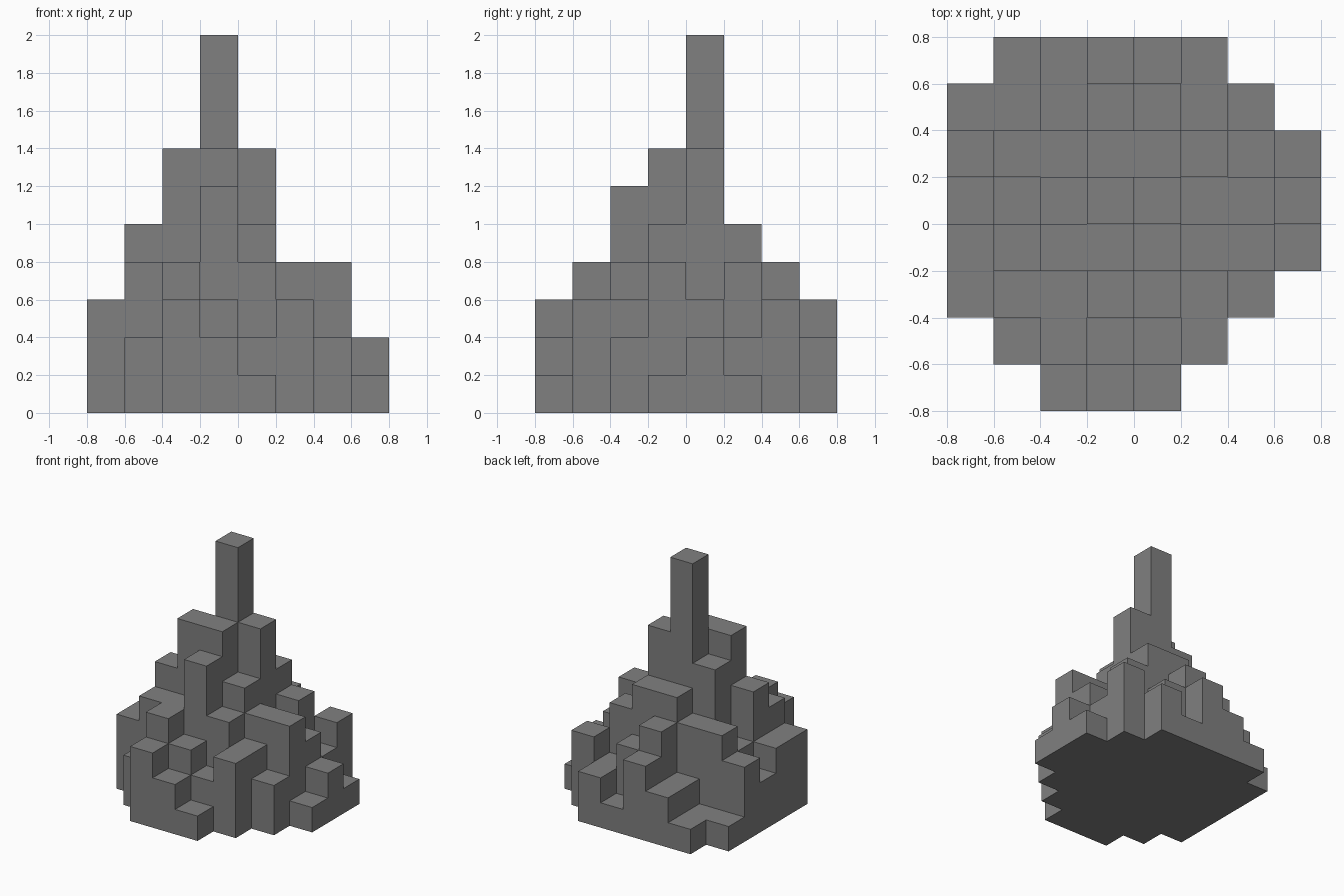
import bpy
import bmesh

cube = bpy.data.objects.get("Cube")
if cube:
    bpy.data.objects.remove(cube)

CELL = 0.2
# Column heights in cells, one string per row from front to back (hex digits)
ROWS = ["00321000",
        "02432300",
        "34464320",
        "35775441",
        "236A7332",
        "34455421",
        "11243230",
        "01231200"]
SIZE = len(ROWS)


def height(i, j):
    inside = 0 <= i < SIZE and 0 <= j < SIZE
    return int(ROWS[j][i], 16) if inside else 0


def add_face(bm, corners):
    half = SIZE / 2
    bm.faces.new([bm.verts.new(((x - half) * CELL, (y - half) * CELL, z * CELL))
                  for x, y, z in corners])


def add_column(bm, i, j):
    h = height(i, j)
    ring = [(i, j), (i + 1, j), (i + 1, j + 1), (i, j + 1)]
    # Top and underside
    add_face(bm, [(x, y, h) for x, y in ring])
    add_face(bm, [(x, y, 0) for x, y in reversed(ring)])
    # Exposed walls above each lower neighbour
    for side, (dx, dy) in enumerate([(0, -1), (1, 0), (0, 1), (-1, 0)]):
        a, b = ring[side], ring[(side + 1) % len(ring)]
        for z in range(height(i + dx, j + dy), h):
            add_face(bm, [(*a, z), (*b, z), (*b, z + 1), (*a, z + 1)])


# Stepped mound with its central tower, as one closed shell
bm = bmesh.new()
for j in range(SIZE):
    for i in range(SIZE):
        if height(i, j):
            add_column(bm, i, j)
bmesh.ops.remove_doubles(bm, verts=bm.verts[:], dist=0.001)
mesh = bpy.data.meshes.new("stepped_mound")
bm.to_mesh(mesh)
bm.free()
mound = bpy.data.objects.new("stepped_mound", mesh)
bpy.context.collection.objects.link(mound)

# Plain grey stone
grey = bpy.data.materials.new("stone_grey")
grey.use_nodes = True
colour = (0.216, 0.216, 0.216, 1)
grey.diffuse_color = colour
grey.node_tree.nodes["Principled BSDF"].inputs["Base Color"].default_value = colour
mesh.materials.append(grey)
